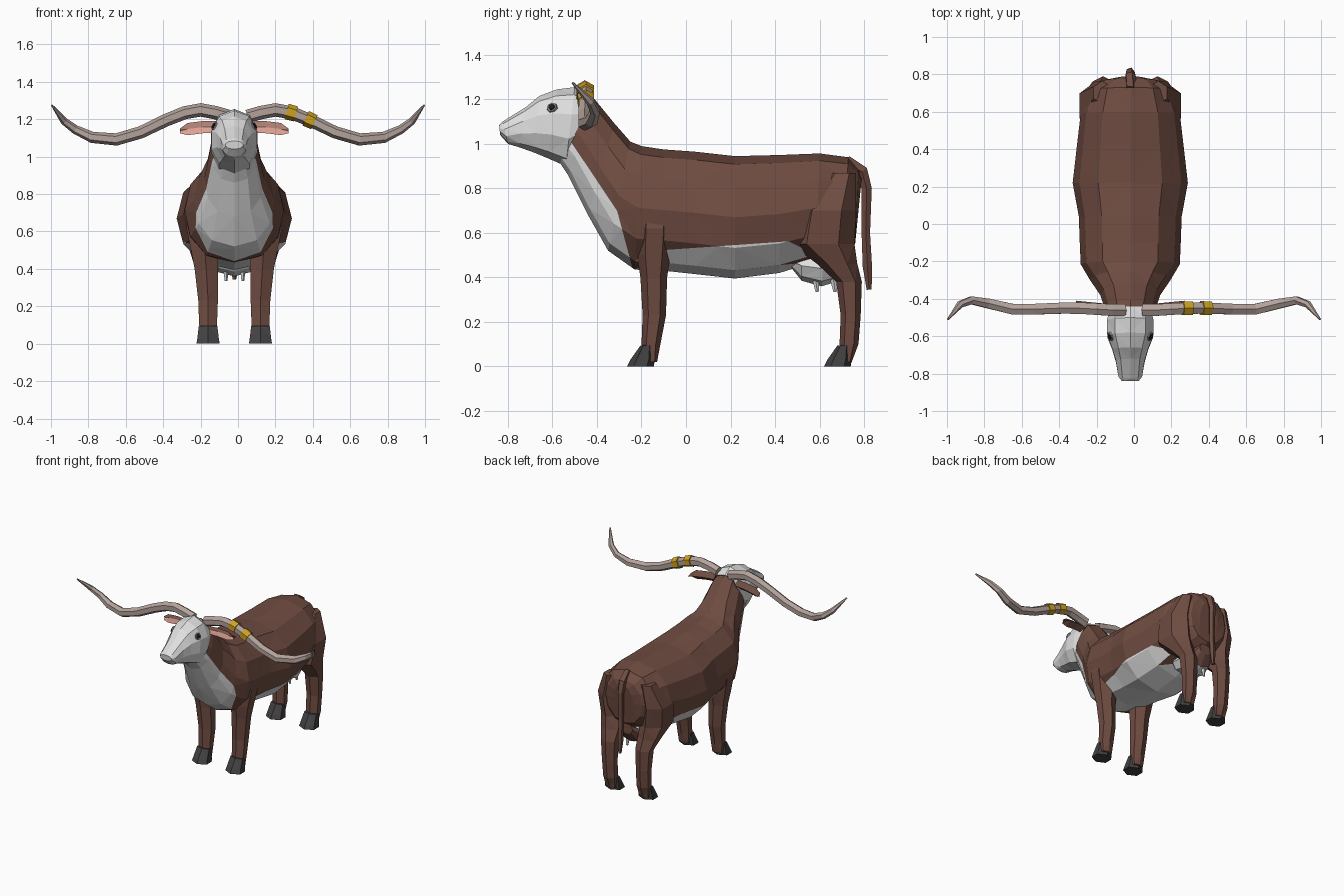
import bpy, bmesh, math
from mathutils import Vector
from mathutils.bvhtree import BVHTree

if "Cube" in bpy.data.objects:
    bpy.data.objects.remove(bpy.data.objects["Cube"])

CX = -0.02  # body centre line (horns are centred on 0)


def material(name, r, g, b):
    m = bpy.data.materials.new(name)
    m.diffuse_color = (r, g, b, 1)
    m.use_nodes = True
    m.node_tree.nodes["Principled BSDF"].inputs["Base Color"].default_value = m.diffuse_color
    return m


BROWN = material("brown hide", 0.16, 0.073, 0.053)
WHITE = material("white hide", 0.74, 0.74, 0.74)
HORN = material("horn", 0.45, 0.36, 0.33)
HOOF = material("dark hoof", 0.055, 0.052, 0.052)
GOLD = material("gold", 0.62, 0.36, 0.015)
PINK = material("pink ear", 0.74, 0.37, 0.30)
BLACK = material("black eye", 0.01, 0.01, 0.01)
GREY = material("grey eyelid", 0.3, 0.3, 0.3)


def loft(name, rings, mats, rule=None, cuts=(), tri=True):
    """Skin a list of rings, close the ends, cut and paint faces by rule."""
    bm = bmesh.new()
    vs = [[bm.verts.new(p) for p in r] for r in rings]
    n = len(rings[0])
    for a, b in zip(vs, vs[1:]):
        for i in range(n):
            j = (i + 1) % n
            bm.faces.new((a[i], a[j], b[j], b[i]))
    bm.faces.new(vs[0])
    bm.faces.new(vs[-1])
    for co, no in cuts:
        bmesh.ops.bisect_plane(bm, geom=bm.verts[:] + bm.edges[:] + bm.faces[:],
                               dist=1e-4, plane_co=co, plane_no=no)
    if tri:
        bmesh.ops.triangulate(bm, faces=bm.faces[:])
    bmesh.ops.recalc_face_normals(bm, faces=bm.faces[:])
    bm.normal_update()
    if rule:
        for f in bm.faces:
            f.material_index = rule(f.calc_center_median(), f.normal)
    me = bpy.data.meshes.new(name)
    tree = BVHTree.FromBMesh(bm)
    bm.to_mesh(me)
    bm.free()
    for m in mats:
        me.materials.append(m)
    bpy.context.collection.objects.link(bpy.data.objects.new(name, me))
    return tree


def oval(ty, tz, by, bz, w, n=12, p=0.85):
    """Upright ring from a top point, a bottom point and a half width."""
    t, b = Vector((CX, ty, tz)), Vector((CX, by, bz))
    out = []
    for i in range(n):
        a = 2 * math.pi * i / n
        s = math.sin(a)
        out.append((t + b) / 2 + (t - b) / 2 * math.cos(a)
                   + Vector((w * math.copysign(abs(s) ** p, s), 0, 0)))
    return out


def flat(z, y0, y1, x0, x1, side, n=6):
    """Level ring between y0..y1 and x0..x1, mirrored by side."""
    return [Vector((CX + side * ((x0 + x1) / 2 + (x1 - x0) / 2 * 1.1 * math.sin(a)),
                    (y0 + y1) / 2 + (y1 - y0) / 2 * math.cos(a), z))
            for a in (2 * math.pi * i / n for i in range(n))]


def tube(path, n=6):
    """Rings along a path of (x, y, z, radius)."""
    pts = [Vector(p[:3]) for p in path]
    rings = []
    for i, p in enumerate(pts):
        d = (pts[min(i + 1, len(pts) - 1)] - pts[max(i - 1, 0)]).normalized()
        u = d.cross(Vector((0, 1, 0)) if abs(d.y) < 0.8 else Vector((1, 0, 0))).normalized()
        v = d.cross(u)
        rings.append([p + path[i][3] * (u * math.cos(a) + v * math.sin(a))
                      for a in (2 * math.pi * k / n for k in range(n))])
    return rings


# Torso and neck: white bib in front, white belly below
def hide(c, _):
    bib = c.y < -0.31 - 0.27 * (c.z - 0.7) and c.y < -0.31 - 0.67 * (c.z - 0.7)
    belly = c.z < 0.53 + 0.07 * c.y and -0.2 < c.y < 0.5
    return 1 if bib or belly else 0


torso = [(.79, .85, .765, .60, .08), (.775, .89, .76, .55, .15), (.73, .94, .70, .50, .22),
         (.60, .957, .58, .47, .265), (.42, .95, .42, .42, .285), (.22, .945, .22, .395, .308),
         (.04, .965, .04, .415, .275), (-.10, .975, -.10, .43, .27), (-.20, .99, -.23, .435, .265),
         (-.25, 1.01, -.35, .52, .215), (-.32, 1.09, -.44, .68, .16),
         (-.41, 1.2, -.53, .86, .13), (-.47, 1.225, -.59, .95, .10)]
loft("torso", [oval(*r) for r in torso], [BROWN, WHITE], hide,
     [((0, -.31, .7), (0, 1, .27)), ((0, -.31, .7), (0, 1, .67)), ((0, 0, .53), (0, -.07, 1))])

# Head
head = [(-.44, 1.215, -.45, .99, .11), (-.50, 1.255, -.54, .90, .13), (-.58, 1.245, -.62, .935, .128),
        (-.66, 1.215, -.68, .96, .10), (-.72, 1.165, -.75, .985, .08),
        (-.825, 1.10, -.80, 1.0, .066), (-.84, 1.085, -.835, 1.04, .048)]
skull = loft("head", [oval(*r, n=10) for r in head], [BROWN, WHITE],
             lambda c, n: 0 if n.y > 0.6 else 1)

# Udder with teats
loft("udder", [oval(.44, .52, .46, .46, .06, 8), oval(.52, .52, .52, .385, .11, 8),
               oval(.62, .52, .61, .36, .12, 8), oval(.70, .52, .69, .385, .09, 8),
               oval(.74, .54, .74, .46, .05, 8)],
     [BROWN, WHITE], lambda c, n: 0 if c.y > .69 else 1)
for s in (-1, 1):
    for y in (.58, .66):
        x = CX + s * .045
        loft("teat", tube([(x, y, .41, .018), (x, y + .01, .335, .008)], 5), [WHITE])

# Tail
loft("tail", tube([(CX, .72, .925, .03), (CX, .79, .875, .03), (CX, .812, .80, .024),
                   (CX, .808, .60, .02), (CX, .815, .45, .022), (CX, .823, .345, .012)], 5), [BROWN])

front_leg = [(.78, -.19, -.08, .14, .24), (.62, -.22, -.06, .09, .26), (.50, -.22, -.07, .08, .235),
             (.40, -.205, -.085, .085, .215), (.23, -.195, -.09, .085, .195),
             (.10, -.20, -.115, .09, .19), (.02, -.175, -.13, .10, .18)]
hind_leg = [(.87, .64, .765, .10, .20), (.70, .50, .765, .09, .275), (.55, .47, .757, .07, .26),
            (.46, .59, .77, .08, .23), (.38, .675, .79, .085, .205), (.23, .695, .785, .09, .195),
            (.10, .69, .775, .09, .19), (.02, .71, .745, .10, .18)]
horn = [(.05, -.46, 1.215, .036), (.12, -.46, 1.235, .036), (.20, -.455, 1.25, .036),
        (.285, -.45, 1.235, .035), (.385, -.45, 1.195, .034), (.52, -.455, 1.13, .033),
        (.65, -.455, 1.092, .033), (.78, -.425, 1.103, .03), (.87, -.408, 1.145, .024),
        (.93, -.43, 1.19, .02), (.995, -.51, 1.275, .005)]
ear = [(.09, 1.19, 1.13), (.17, 1.19, 1.125), (.25, 1.18, 1.115), (.29, 1.15, 1.125)]

for s in (-1, 1):
    tag = "left" if s < 0 else "right"
    # Legs and hooves
    for part, leg, y in (("front", front_leg, 0), ("hind", hind_leg, .885)):
        loft(f"{part}_leg_{tag}", [flat(*r, s) for r in leg], [BROWN])
        loft(f"{part}_hoof_{tag}", [flat(0, -.265 + y, -.145 + y, .075, .205, s),
                                    flat(.03, -.25 + y, -.14 + y, .08, .20, s),
                                    flat(.095, -.204 + y, -.15 + y, .088, .192, s)], [HOOF])
    # Horns
    loft(f"horn_{tag}", tube([(s * x, y, z, r) for x, y, z, r in horn]), [HORN], tri=False)
    # Ears: pink in front, brown behind
    rings = []
    for x, top, low in ear:
        m, X = (top + low) / 2, CX + s * x
        y = -.455 + .1 * (x - .09)
        rings.append([Vector(p) for p in ((X, y - .012, top), (X, y - .002, m), (X, y - .012, low),
                                          (X, y + .025, m))])
    loft(f"ear_{tag}", rings, [BROWN, PINK], lambda c, n: 1 if n.y < -.3 else 0)
    # Eyes: thin discs laid on the skull, with a grey lid behind
    p, n, _, _ = skull.find_nearest(Vector((CX + s * .10, -.60, 1.16)))
    for label, r, h, m in (("eyelid", .027, .006, GREY), ("eye", .018, .010, BLACK)):
        a, b = p - n * .006, p + n * h
        loft(f"{label}_{tag}", tube([(*a, r), (*b, r * .85)], 7), [m])

# Two gold bands on one horn
for i, dz in ((3, -.28), (4, -.46)):
    c = Vector(horn[i][:3])
    d = Vector((1, 0, dz)).normalized() * .026
    loft("horn_band", tube([(*(c - d), .043), (*(c + d), .041)]), [GOLD], tri=False)
